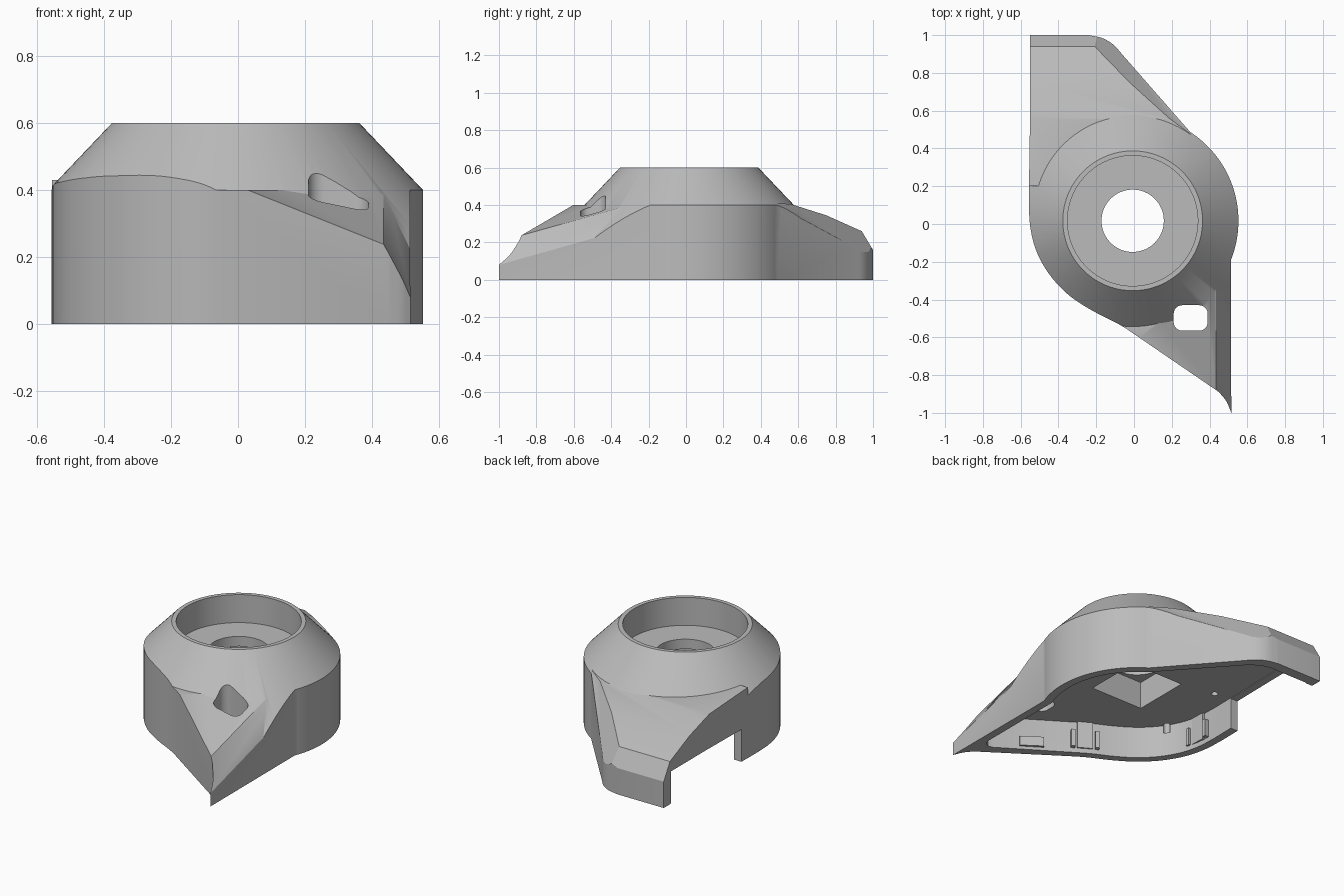
import bpy, bmesh, math
from mathutils import Vector

if "Cube" in bpy.data.objects:
    bpy.data.objects.remove(bpy.data.objects["Cube"])

CX, CY, R = -0.007, 0.017, 0.56          # axis of the round housing

grey = bpy.data.materials.new("plain grey")
grey.diffuse_color = (0.5, 0.5, 0.5, 1)
grey.use_nodes = True
grey.node_tree.nodes["Principled BSDF"].inputs["Base Color"].default_value = grey.diffuse_color


def finish(name, bm):
    bmesh.ops.recalc_face_normals(bm, faces=bm.faces[:])
    me = bpy.data.meshes.new(name)
    bm.to_mesh(me)
    bm.free()
    me.materials.append(grey)
    ob = bpy.data.objects.new(name, me)
    bpy.context.collection.objects.link(ob)
    return ob


def sweep(name, pts, move, cuts=()):
    """Closed profile swept along a vector, then trimmed above planes given by three points."""
    bm = bmesh.new()
    a = [bm.verts.new(p) for p in pts]
    b = [bm.verts.new(Vector(p) + Vector(move)) for p in pts]
    bm.faces.new(a[::-1])
    bm.faces.new(b)
    for i in range(len(a)):
        j = (i + 1) % len(a)
        bm.faces.new((a[i], a[j], b[j], b[i]))
    for p, q, r in cuts:
        p, q, r = Vector(p), Vector(q), Vector(r)
        n = (q - p).cross(r - p).normalized()
        if n.z < 0:
            n.negate()
        bmesh.ops.bisect_plane(bm, geom=bm.verts[:] + bm.edges[:] + bm.faces[:], dist=1e-5,
                               plane_co=p, plane_no=n, clear_outer=True)
        bmesh.ops.holes_fill(bm, edges=[e for e in bm.edges if e.is_boundary], sides=0)
    return finish(name, bm)


def prism(name, pts, z0, z1):
    return sweep(name, [(x, y, z0) for x, y in pts], (0, 0, z1 - z0))


def frustum(name, r0, r1, z0, z1, x=CX, y=CY, n=96):
    bm = bmesh.new()
    bmesh.ops.create_cone(bm, cap_ends=True, segments=n, radius1=r0, radius2=r1, depth=z1 - z0)
    bmesh.ops.translate(bm, verts=bm.verts[:], vec=(x, y, (z0 + z1) / 2))
    return finish(name, bm)


def box(name, x0, x1, y0, y1, z0, z1):
    return prism(name, [(x0, y0), (x1, y0), (x1, y1), (x0, y1)], z0, z1)


def boolean(ob, other, op):
    """Apply a boolean; fall back to another solver if the result is empty."""
    backup = ob.data.copy()
    for solver in ('EXACT', 'MANIFOLD', 'FLOAT'):
        m = ob.modifiers.new(op, 'BOOLEAN')
        m.operation, m.object, m.solver = op, other, solver
        bpy.context.view_layer.objects.active = ob
        bpy.ops.object.modifier_apply(modifier=m.name)
        if len(ob.data.polygons) > 20:
            break
        ob.data = backup.copy()
    bpy.data.objects.remove(other)


def arc(cx, cy, r, a0, a1, n):
    return [(cx + r * math.cos(math.radians(a0 + (a1 - a0) * i / n)),
             cy + r * math.sin(math.radians(a0 + (a1 - a0) * i / n))) for i in range(n + 1)]


def smooth(pts, n=5):
    """Catmull-Rom curve through the points."""
    p = [Vector(q) for q in pts]
    p = [2 * p[0] - p[1]] + p + [2 * p[-1] - p[-2]]
    out = []
    for i in range(1, len(p) - 2):
        a, b, c, d = p[i - 1:i + 3]
        for k in range(n):
            t = k / n
            out.append(tuple(0.5 * (2 * b + (c - a) * t + (2 * a - 5 * b + 4 * c - d) * t * t
                                    + (3 * b - a - 3 * c + d) * t ** 3)))
    return out + [tuple(p[-2])]


# Plan outline, clockwise from the back left corner
side = smooth([(-0.04, -0.555), (-0.1, -0.52), (-0.2, -0.47), (-0.3, -0.41), (-0.38, -0.345),
               (-0.46, -0.25), (-0.52, -0.135), (-0.55, -0.01), (-0.557, 0.12)])
outline = ([(-0.55, 1.0)] + smooth([(-0.24, 1.0), (-0.17, 0.985), (-0.11, 0.95), (-0.06, 0.895)])
           + arc(CX, CY, R, 57, -21.6, 40)
           + smooth([(0.515, -1.0), (0.49, -0.94), (0.45, -0.89)], 4) + side + [(-0.55, 0.6)])

# Upper surface: cone, back wing and pointed front wing
body = frustum("housing", 1.035, 0.37, -0.1, 0.6)
ridge = [(0.2, 0.43), (0.56, 0.405), (0.75, 0.345), (0.94, 0.26), (1.06, 0.06), (1.06, -0.15), (0.2, -0.15)]
back = sweep("back_wing", [(-0.7, y, z) for y, z in ridge], (1.0, 0, 0),
             [((-0.19, 0.92, 0.27), (0.2, 0.55, 0.405), (-0.06, 0.9, 0.17))])
front = sweep("front_wing", [(-0.3, -1.2, -0.2), (0.7, -1.2, -0.2), (0.7, 0, -0.2), (-0.3, 0, -0.2)],
              (0, 0, 0.6),
              [((0.435, -0.89, 0.235), (0.435, -0.3, 0.40), (0.1, -0.65, 0.372)),
               ((0.435, -0.89, 0.235), (0.435, -0.3, 0.40), (0.515, -1.0, 0.08))])
boolean(body, back, 'UNION')
boolean(body, front, 'UNION')
boolean(body, prism("outline", outline, 0, 0.8), 'INTERSECT')

# Underside cavity
inner = ([(-0.5, 0.935)] + smooth([(-0.24, 0.935), (-0.17, 0.915), (-0.1, 0.86)])
         + arc(CX, CY, R - 0.05, 57, -22, 40)
         + [(0.465, -0.74), (0.455, -0.775), (0.43, -0.79), (0.40, -0.785)]
         + [(CX + (x - CX) * 0.91, CY + (y - CY) * 0.91) for x, y in side] + [(-0.5, 0.6)])
boolean(body, prism("cavity", inner, -0.1, 0.2), 'DIFFERENCE')

# Dish, centre hole, square pocket and side opening
boolean(body, frustum("dish", 0.345, 0.345, 0.43, 0.8), 'DIFFERENCE')
boolean(body, frustum("hole", 0.165, 0.165, 0.1, 0.7, n=64), 'DIFFERENCE')
boolean(body, box("pocket", CX - 0.18, CX + 0.18, CY - 0.18, CY + 0.18, 0.1, 0.37), 'DIFFERENCE')
boolean(body, box("opening", -0.7, -0.47, 0.26, 0.93, -0.1, 0.196), 'DIFFERENCE')

# Rounded slot through the front wing
slot = []
for cx, cy, a in ((0.345, -0.475, 0), (0.255, -0.475, 90), (0.255, -0.52, 180), (0.345, -0.52, 270)):
    slot += arc(cx, cy, 0.045, a, a + 90, 6)
boolean(body, prism("slot", slot, 0.1, 0.8), 'DIFFERENCE')

# Small pits in the ceiling
for x, y in ((-0.405, 0.235), (-0.425, -0.215)):
    boolean(body, frustum("pit", 0.02, 0.02, 0.15, 0.25, x, y, 16), 'DIFFERENCE')

bpy.ops.object.select_all(action='DESELECT')
body.select_set(True)
bpy.context.view_layer.objects.active = body
bpy.ops.object.shade_smooth_by_angle(angle=math.radians(28))


# Snap clips on the inner wall: two ribs and a tab
def place(ob, x, y, deg):
    ob.location = (x, y, 0)
    ob.rotation_euler = (0, 0, math.radians(deg))


for x, y, deg in ((-0.06, -0.515, -30), (-0.52, -0.02, -88)):
    for s in (-1, 1):
        place(box("clip_rib", s * 0.07 - 0.012, s * 0.07 + 0.012, 0, 0.045, 0.03, 0.14), x, y, deg)
    place(box("clip_tab", -0.045, 0.045, 0, 0.03, 0.03, 0.2), x, y, deg)
place(box("wall_block", -0.07, 0.07, 0, 0.03, 0.02, 0.08), 0.2, -0.675, -35)
